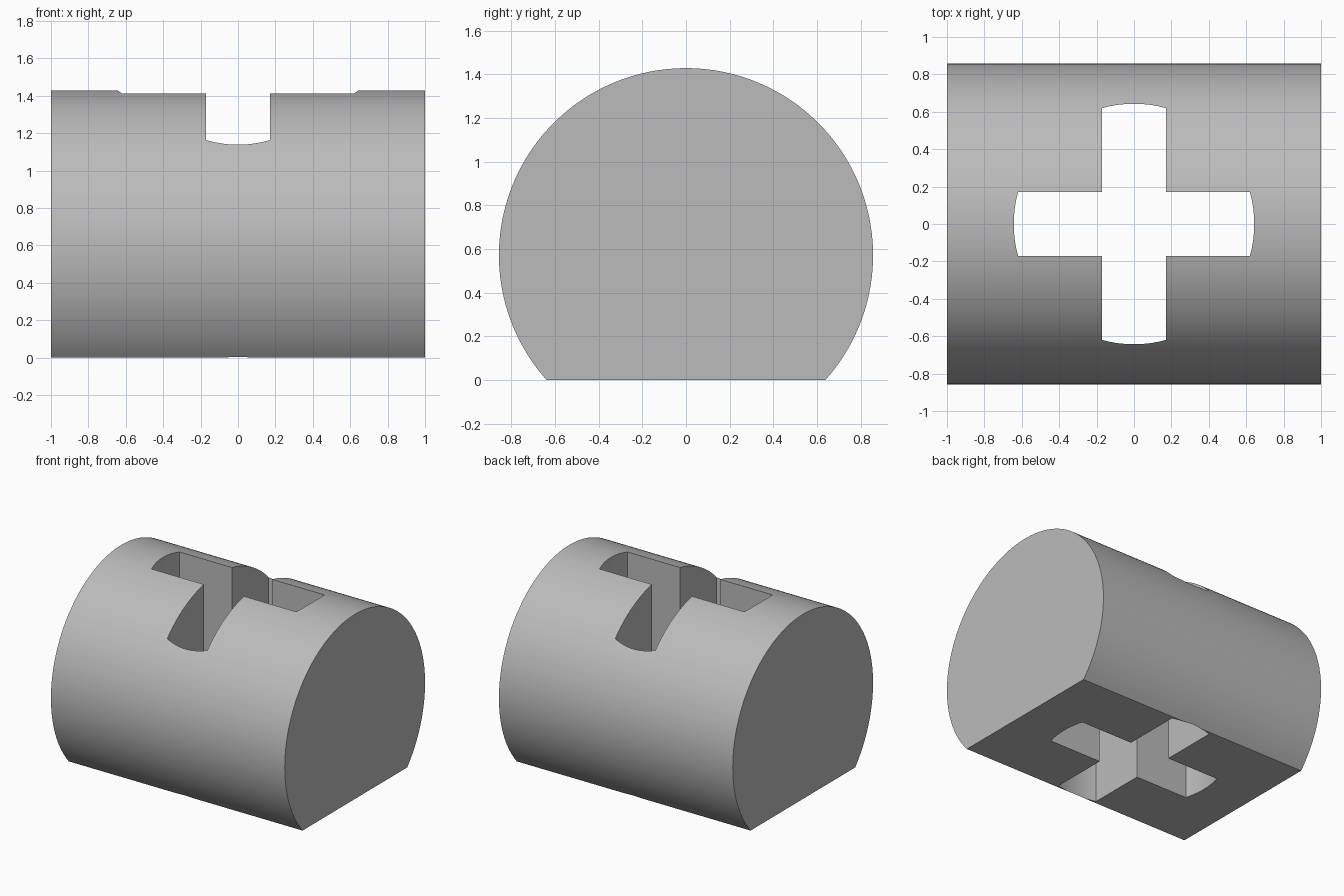
import bpy, bmesh
from math import asin, cos, sin, pi
from mathutils import Vector

cube = bpy.data.objects.get("Cube")
if cube:
    bpy.data.objects.remove(cube, do_unlink=True)

UNIT = 1 / 7
RADIUS, AXIS_Z, HALF_LENGTH = 6 * UNIT, 4 * UNIT, 1.0
HOLE_RADIUS, ARM_HALF = 4.5 * UNIT, 1.2 * UNIT

grey = bpy.data.materials.new("light grey")
grey.use_nodes = True
grey.diffuse_color = (0.5, 0.5, 0.5, 1)
grey.node_tree.nodes["Principled BSDF"].inputs["Base Color"].default_value = (0.5, 0.5, 0.5, 1)


def arc(radius, start, end, steps):
    angles = [start + (end - start) * i / steps for i in range(steps + 1)]
    return [(radius * cos(a), radius * sin(a)) for a in angles]


def prism(name, points, direction):
    """Extrude a closed outline into a solid."""
    bm = bmesh.new()
    face = bm.faces.new([bm.verts.new(p) for p in points])
    new = bmesh.ops.extrude_face_region(bm, geom=[face])["geom"]
    moved = [v for v in new if isinstance(v, bmesh.types.BMVert)]
    bmesh.ops.translate(bm, verts=moved, vec=Vector(direction))
    bmesh.ops.recalc_face_normals(bm, faces=bm.faces)
    mesh = bpy.data.meshes.new(name)
    bm.to_mesh(mesh)
    bm.free()
    mesh.materials.append(grey)
    obj = bpy.data.objects.new(name, mesh)
    bpy.context.collection.objects.link(obj)
    return obj


# Round bar lying along x, with a flat cut along its underside
flat_angle = asin(AXIS_Z / RADIUS)
outline = arc(RADIUS, -flat_angle, pi + flat_angle, 160)
body = prism("round_bar", [(-HALF_LENGTH, y, z + AXIS_Z) for y, z in outline],
             (2 * HALF_LENGTH, 0, 0))

# Vertical cross-shaped hole with rounded arm ends
half_angle = asin(ARM_HALF / HOLE_RADIUS)
cross = []
for quarter in range(4):
    turn = quarter * pi / 2
    cross += arc(HOLE_RADIUS, turn - half_angle, turn + half_angle, 16)
    cross += arc(ARM_HALF * 2 ** 0.5, turn + pi / 4, turn + pi / 4, 1)[:1]
cutter = prism("cross_cutter", [(x, y, -0.5) for x, y in cross], (0, 0, 3))
cutter.hide_render = True

cut = body.modifiers.new("cross hole", "BOOLEAN")
cut.operation = "DIFFERENCE"
cut.solver = "EXACT"
cut.object = cutter

bpy.ops.object.select_all(action="DESELECT")
body.select_set(True)
bpy.context.view_layer.objects.active = body
bpy.ops.object.modifier_apply(modifier=cut.name)
bpy.data.objects.remove(cutter, do_unlink=True)
bpy.ops.object.shade_smooth_by_angle(angle=pi / 6)
